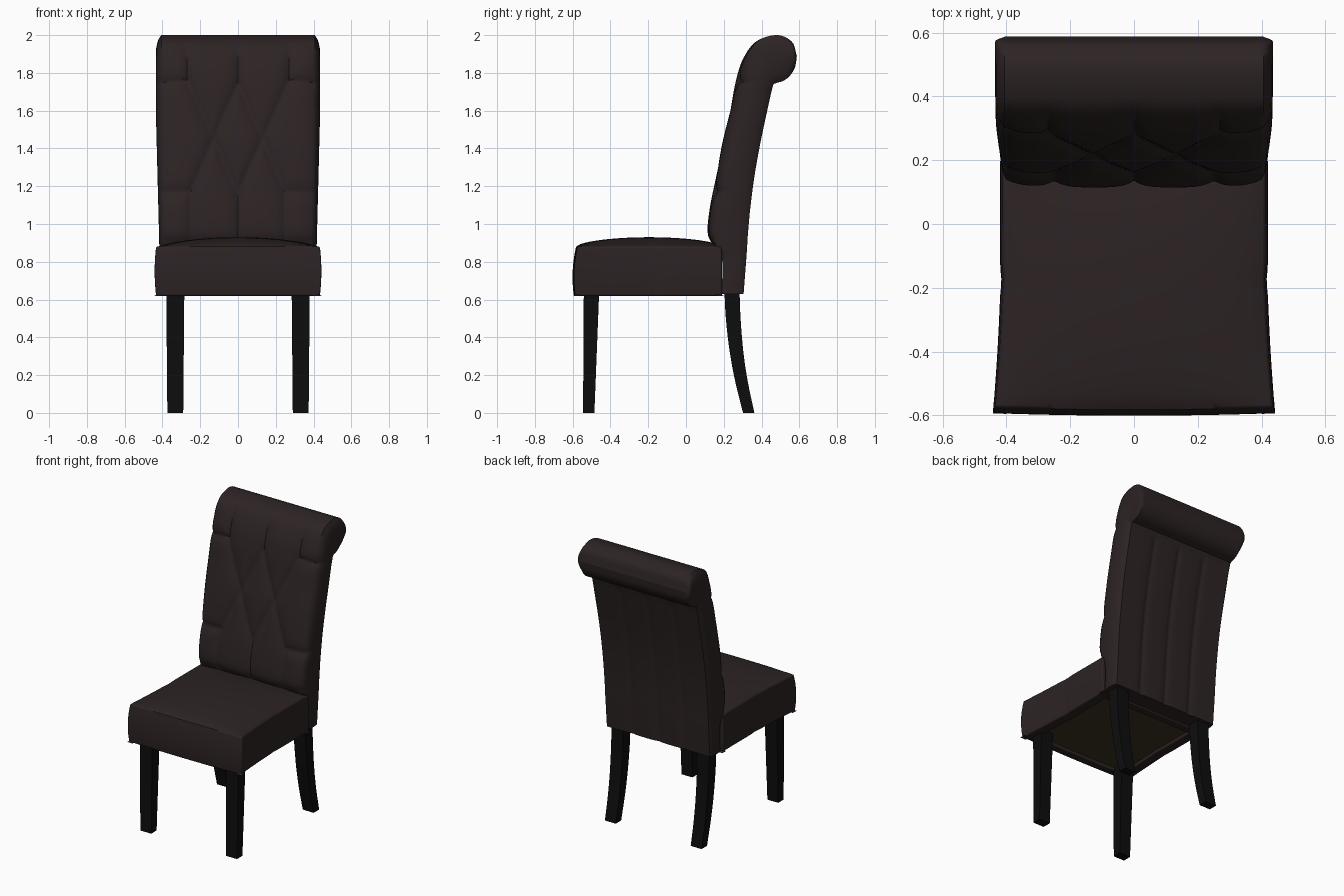
import bpy, bmesh, math
from mathutils import Vector

cube = bpy.data.objects.get("Cube")
if cube:
    bpy.data.objects.remove(cube)


def material(name, rgb):
    m = bpy.data.materials.new(name)
    m.use_nodes = True
    m.diffuse_color = (*rgb, 1)
    bsdf = m.node_tree.nodes["Principled BSDF"]
    bsdf.inputs["Base Color"].default_value = (*rgb, 1)
    bsdf.inputs["Roughness"].default_value = 0.6
    return m


LEATHER = material("dark brown leather", (0.026, 0.017, 0.017))
WOOD = material("black wood", (0.004, 0.004, 0.004))
LINING = material("olive lining", (0.045, 0.034, 0.015))


def finish(name, bm, mats, angle=40):
    bmesh.ops.recalc_face_normals(bm, faces=bm.faces)
    mesh = bpy.data.meshes.new(name)
    bm.to_mesh(mesh)
    bm.free()
    ob = bpy.data.objects.new(name, mesh)
    bpy.context.collection.objects.link(ob)
    for m in mats:
        mesh.materials.append(m)
    bpy.ops.object.select_all(action='DESELECT')
    ob.select_set(True)
    bpy.context.view_layer.objects.active = ob
    bpy.ops.object.shade_smooth_by_angle(angle=math.radians(angle))
    return ob


def spline(pts, steps):
    # Catmull-Rom curve through the points
    p = [Vector(q) for q in pts]
    p = [p[0] * 2 - p[1]] + p + [p[-1] * 2 - p[-2]]
    out = []
    for i in range(1, len(p) - 2):
        a, b, c, d = p[i - 1:i + 3]
        for k in range(steps):
            t = k / steps
            out.append(0.5 * (2 * b + (c - a) * t + (2 * a - 5 * b + 4 * c - d) * t * t
                              + (3 * b - a - 3 * c + d) * t ** 3))
    return out + [p[-2]]


def sheet(bm, fn, nu, nv):
    # grid of quads from a position function
    rows = [[bm.verts.new(fn(i, j)) for i in range(nu + 1)] for j in range(nv + 1)]
    for j in range(nv):
        for i in range(nu):
            bm.faces.new((rows[j][i], rows[j][i + 1], rows[j + 1][i + 1], rows[j + 1][i]))


# Backrest: scrolled side profile as (y, z), front and rear edges
FRONT = spline([(.19, .63), (.19, .82), (.15, .88), (.115, .95), (.125, 1.08), (.158, 1.25),
                (.19, 1.42), (.232, 1.6), (.262, 1.75), (.30, 1.87), (.37, 1.965),
                (.48, 2.0), (.56, 1.965), (.587, 1.89)], 12)
REAR = spline([(.305, .63), (.318, .8), (.323, .87), (.328, .95), (.34, 1.08), (.362, 1.25),
               (.392, 1.42), (.43, 1.6), (.46, 1.73), (.475, 1.745), (.515, 1.758),
               (.55, 1.785), (.577, 1.83), (.587, 1.89)], 12)
ROWS, COLS, CAP = len(FRONT) - 1, 72, 10

# Tufting creases as (x, z) segments on one half, mirrored by using |x|
TUFTS = [(Vector(a), Vector(b)) for a, b in (
    ((0, 2), (0, 1.74)), ((0, 1.74), (.13, 1.45)), ((.13, 1.45), (0, 1.16)),
    ((0, 1.16), (0, .9)), ((.27, 2), (.27, 1.76)), ((.27, 1.76), (.13, 1.45)),
    ((.13, 1.45), (.25, 1.17)), ((.25, 1.17), (.25, .9)),
    ((.27, 1.76), (.4, 1.75)), ((.25, 1.17), (.4, 1.17)))]
BUTTONS = [Vector(b) for b in ((0, 1.74), (.27, 1.76), (.13, 1.45), (0, 1.16), (.25, 1.17))]


def segment_distance(p, a, b):
    t = max(0, min(1, (p - a).dot(b - a) / (b - a).length_squared))
    return (p - a - (b - a) * t).length


def half_width(z):
    return 0.398 + 0.008 * (z - 0.63) / 1.37


def front_point(i, j):
    u = 2 * i / COLS - 1
    y, z = FRONT[j]
    x = u * half_width(z)
    p = Vector((abs(x), z))
    fade = max(0, min(1, (1.98 - z) / 0.12, (z - 0.86) / 0.06)) if y < 0.48 else 0
    d = min(segment_distance(p, a, b) for a, b in TUFTS)
    b = min((p - q).length for q in BUTTONS)
    dent = 0.022 * math.exp(-d / 0.03) + 0.012 * math.exp(-b / 0.03) + 0.025 * abs(u) ** 8
    return x, y + fade * dent, z


def rear_point(i, j):
    u = 2 * i / COLS - 1
    y, z = REAR[j]
    x = u * half_width(z)
    d = min(abs(abs(x) - s) for s in (0, 0.2))
    fade = max(0, min(1, (1.73 - z) / 0.05)) * (1 - u ** 8)
    return x, y - fade * 0.010 * math.exp(-d / 0.02), z


def cap_point(side):
    def fn(i, j):
        col = COLS if side > 0 else 0
        a, b = Vector(front_point(col, j)), Vector(rear_point(col, j))
        p = a.lerp(b, i / CAP)
        amount = (0.012 + 0.018 * min(1, (FRONT[j].y - 0.63) / 0.9))
        amount *= min(1, (b - a).length / 0.12)
        p.x += side * amount * max(0, math.sin(math.pi * i / CAP)) ** 0.6
        return p
    return fn


bm = bmesh.new()
sheet(bm, front_point, COLS, ROWS)
sheet(bm, rear_point, COLS, ROWS)
for side in (-1, 1):
    sheet(bm, cap_point(side), CAP, ROWS)
bmesh.ops.remove_doubles(bm, verts=bm.verts, dist=0.0004)
bmesh.ops.holes_fill(bm, edges=[e for e in bm.edges if e.is_boundary], sides=0)
finish("backrest", bm, [LEATHER], 45)

# Seat cushion: tapered box with a crowned top and a recessed lining below
bm = bmesh.new()
bmesh.ops.create_cube(bm, size=2)
bmesh.ops.subdivide_edges(bm, edges=bm.edges[:], cuts=31, use_grid_fill=True)
for v in bm.verts:
    a, b, c = v.co
    y = -0.195 + 0.385 * b
    width = 0.412 + 0.022 * max(0, -b) ** 1.5 + 0.008 * (1 - c * c)
    width -= 0.006 * math.exp(-abs(y + 0.18) / 0.025)
    if b < 0:
        y -= -b * (0.012 * (1 - c * c) + 0.008 * (1 - a * a) - 0.006 * c)
    z = 0.75 + 0.13 * c
    if c > 0:
        z += c * 0.05 * (1 - a * a) ** 0.7 * (1 - b * b) ** 0.6
    v.co = (a * width, y, z)
bm.normal_update()
bottom = [f for f in bm.faces if f.normal.z < -0.9 and f.calc_center_median().z < 0.63]
bmesh.ops.inset_region(bm, faces=bottom, thickness=0.06)
for v in {v for f in bottom for v in f.verts}:
    v.co.x *= 0.97
ring = bmesh.ops.inset_region(bm, faces=bottom, thickness=0.002)
for v in {v for f in bottom for v in f.verts}:
    v.co.z += 0.025
for f in bottom:
    f.material_index = 1
seat = finish("seat", bm, [LEATHER, LINING], 40)
bevel = seat.modifiers.new("soft edges", 'BEVEL')
bevel.width, bevel.segments = 0.02, 3
bevel.limit_method, bevel.angle_limit = 'ANGLE', math.radians(55)


def leg(name, side, path):
    # square section swept down a path of (y, z, half width, half depth)
    bm = bmesh.new()
    rings = []
    for y, z, w, d in path:
        rings.append([bm.verts.new((side * 0.332 + sx * w, y + sy * d, z))
                      for sx, sy in ((-1, -1), (1, -1), (1, 1), (-1, 1))])
    for r, s in zip(rings, rings[1:]):
        for k in range(4):
            bm.faces.new((r[k], r[(k + 1) % 4], s[(k + 1) % 4], s[k]))
    bm.faces.new(rings[0])
    bm.faces.new(rings[-1])
    finish(name, bm, [WOOD], 35)


# Straight tapered front legs and curved rear legs
FRONT_LEG = [(-.5, .66, .048, .041), (-.515, 0, .042, .03)]
REAR_LEG = [Vector(p) for p in ((.243, .66, .046, .04), (.25, .5, .045, .039),
                                (.268, .32, .044, .036), (.295, .16, .043, .033),
                                (.332, 0, .042, .03))]
for side, label in ((1, "left"), (-1, "right")):
    leg("front_leg_" + label, side, FRONT_LEG)
    leg("rear_leg_" + label, side, spline(REAR_LEG, 4))
